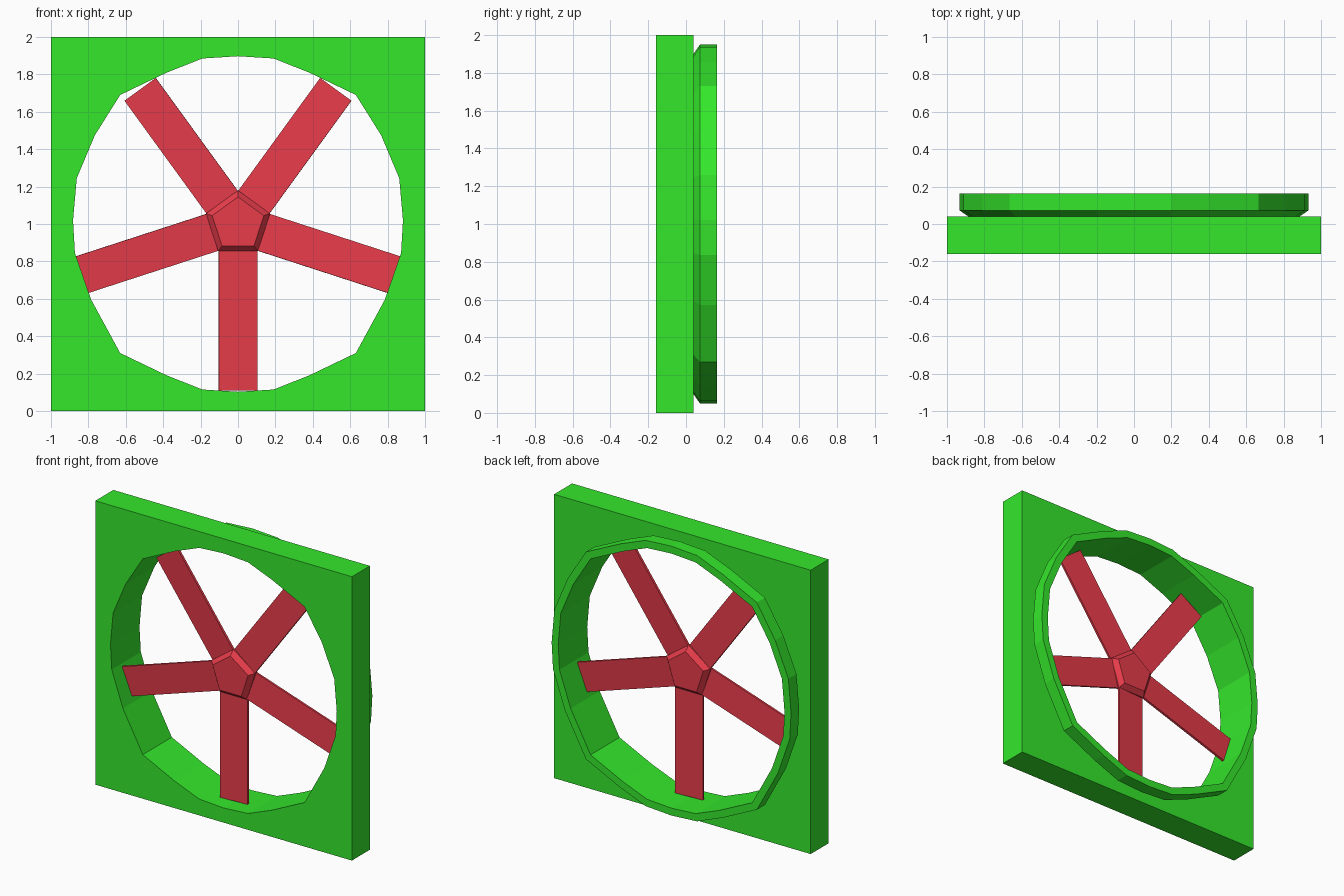
import bpy, bmesh, math
from mathutils import Matrix, Vector

cube = bpy.data.objects.get("Cube")
if cube:
    bpy.data.objects.remove(cube, do_unlink=True)


def material(name, colour):
    mat = bpy.data.materials.new(name)
    mat.use_nodes = True
    mat.diffuse_color = colour
    mat.node_tree.nodes["Principled BSDF"].inputs["Base Color"].default_value = colour
    return mat


GREEN = material("bright green", (0.035, 0.8, 0.025, 1))
RED = material("warm red", (0.8, 0.045, 0.068, 1))
CENTRE = Vector((0, 0, 1))


def add_object(name, bm, mat):
    bmesh.ops.recalc_face_normals(bm, faces=bm.faces)
    mesh = bpy.data.meshes.new(name)
    bm.to_mesh(mesh)
    bm.free()
    mesh.materials.append(mat)
    obj = bpy.data.objects.new(name, mesh)
    obj.location = CENTRE
    bpy.context.collection.objects.link(obj)
    return obj


def loft(name, sections, mat, closed=False, caps=False):
    """Join outlines, each a pair of (x, z) points and a depth y."""
    bm = bmesh.new()
    loops = [[bm.verts.new((x, y, z)) for x, z in pts] for pts, y in sections]
    pairs = list(zip(loops, loops[1:]))
    if closed:
        pairs.append((loops[-1], loops[0]))
    for a, b in pairs:
        n = len(a)
        for i in range(n):
            j = (i + 1) % n
            bm.faces.new((a[i], a[j], b[j], b[i]))
    if caps:
        bm.faces.new(loops[0])
        bm.faces.new(loops[-1])
    return add_object(name, bm, mat)


# Faceted opening, mirrored from its left half
half = [(0, .897), (.19, .885), (.38, .81), (.63, .69), (.765, .475), (.862, .245),
        (.882, .02), (.872, -.155), (.785, -.405),
        (.63, -.69), (.38, -.81), (.19, -.885), (0, -.897)]
opening = half + [(-x, z) for x, z in reversed(half[1:-1])]


def to_square(p):
    x, z = p
    if abs(x) == .63:
        return (math.copysign(1, x), math.copysign(1, z))
    m = max(abs(x), abs(z))
    return (x / m, z / m)


def scaled(points, s):
    return [(x * s, z * s) for x, z in points]


# Square frame with the opening, and the flared ring behind it
FRONT, BACK, RIM = -.16, .04, .163
square = [to_square(p) for p in opening]
loft("square_frame", [(square, FRONT), (square, BACK), (opening, BACK), (opening, FRONT)],
     GREEN, closed=True)
flare = scaled(opening, 1.058)
loft("rear_ring", [(opening, BACK), (scaled(opening, 1.004), BACK), (flare, .073),
                   (flare, RIM), (opening, RIM)], GREEN, closed=True)

# Bevelled five-sided hub
MID = -.04
pentagon = [(math.sin(i * math.tau / 5), math.cos(i * math.tau / 5)) for i in range(5)]
loft("hub", [(scaled(pentagon, r), MID + y) for r, y in
             ((.145, -.045), (.18, -.012), (.18, .012), (.145, .045))], RED, caps=True)

# Five slightly pitched flat blades
for i in range(5):
    bm = bmesh.new()
    bmesh.ops.create_cube(bm, size=1, matrix=Matrix.Diagonal((.207, .016, .77, 1)))
    place = (Matrix.Rotation(i * math.tau / 5, 4, 'Y')
             @ Matrix.Translation((0, MID, -.505))
             @ Matrix.Rotation(math.radians(3.5), 4, 'Z'))
    bmesh.ops.transform(bm, matrix=place, verts=bm.verts)
    add_object(f"blade_{i + 1}", bm, RED)
